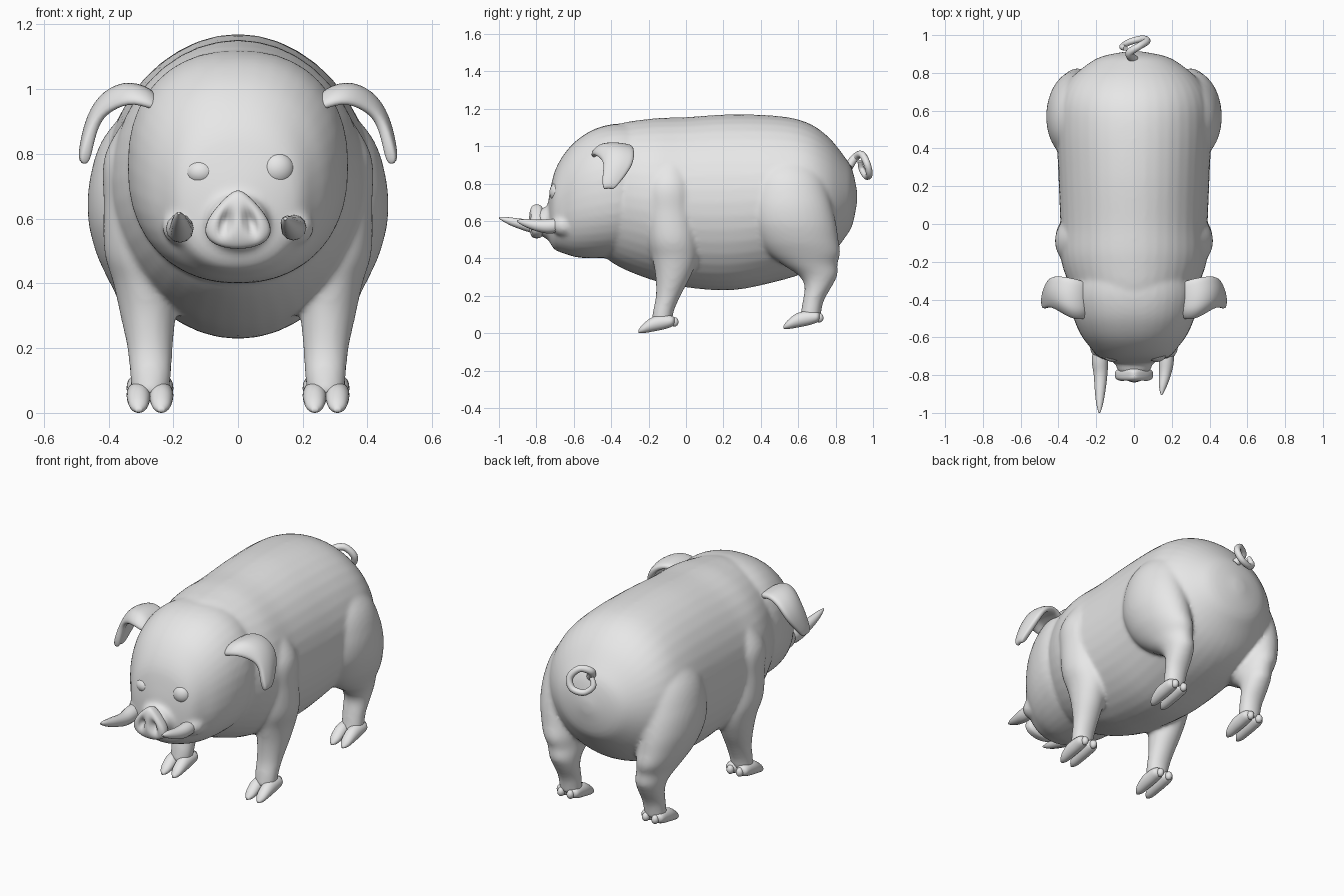
import bpy, bmesh, math
from mathutils import Matrix, Vector

if "Cube" in bpy.data.objects:
    bpy.data.objects.remove(bpy.data.objects["Cube"])

grey = bpy.data.materials.new("plain grey")
grey.use_nodes = True
grey.diffuse_color = (0.8, 0.8, 0.8, 1)
grey.node_tree.nodes["Principled BSDF"].inputs["Base Color"].default_value = (0.8, 0.8, 0.8, 1)


def finish(name, bm):
    """Turn a bmesh into a smooth shaded object."""
    bmesh.ops.recalc_face_normals(bm, faces=bm.faces)
    for f in bm.faces:
        f.smooth = True
    mesh = bpy.data.meshes.new(name)
    bm.to_mesh(mesh)
    bm.free()
    mesh.materials.append(grey)
    ob = bpy.data.objects.new(name, mesh)
    bpy.context.collection.objects.link(ob)
    return ob


def activate(obs):
    bpy.ops.object.select_all(action="DESELECT")
    for ob in obs:
        ob.select_set(True)
    bpy.context.view_layer.objects.active = obs[0]


def bake(ob):
    activate([ob])
    bpy.ops.object.convert(target="MESH")


def spline(keys, steps):
    """Smooth interpolation through the key sections."""
    keys = [Vector(k) for k in keys]
    out = []
    for i in range(len(keys) - 1):
        p0, p1, p2 = keys[max(i - 1, 0)], keys[i], keys[i + 1]
        p3 = keys[min(i + 2, len(keys) - 1)]
        for j in range(steps):
            t = j / steps
            out.append(0.5 * (2 * p1 + (p2 - p0) * t + (2 * p0 - 5 * p1 + 4 * p2 - p3) * t ** 2
                              + (3 * p1 - p0 - 3 * p2 + p3) * t ** 3))
    return out + [keys[-1]]


def loft(name, keys, axis, power=2.0, sides=40, steps=5):
    """Skin sections (position, centre, centre, half size, half size) along y or z."""
    bm = bmesh.new()
    rings = []
    for pos, c1, c2, a, b in spline(keys, steps):
        ring = []
        for k in range(sides):
            ang = math.tau * k / sides
            c, s = math.cos(ang), math.sin(ang)
            u = c1 + a * math.copysign(abs(c) ** (2 / power), c)
            v = c2 + b * math.copysign(abs(s) ** (2 / power), s)
            ring.append(bm.verts.new((u, pos, v) if axis == "y" else (u, v, pos)))
        rings.append(ring)
    for r, q in zip(rings, rings[1:]):
        for k in range(sides):
            n = (k + 1) % sides
            bm.faces.new((r[k], r[n], q[n], q[k]))
    bm.faces.new(rings[0])
    bm.faces.new(rings[-1])
    return finish(name, bm)


def loft_y(name, keys, x=0, **kw):
    """Loft along y from (y, half width, bottom, top)."""
    return loft(name, [(y, x, (lo + hi) / 2, w, (hi - lo) / 2) for y, w, lo, hi in keys], "y", **kw)


def ball(name, centre, size, warp=None):
    bm = bmesh.new()
    bmesh.ops.create_uvsphere(bm, u_segments=40, v_segments=28, radius=1)
    if warp:
        for v in bm.verts:
            v.co = warp(v.co)
    bm.transform(Matrix.Translation(centre) @ Matrix.Diagonal((*size, 1)))
    return finish(name, bm)


def tube(name, points):
    """Tapered tube through (x, y, z, radius)."""
    cu = bpy.data.curves.new(name, "CURVE")
    cu.dimensions = "3D"
    cu.bevel_depth = 1
    cu.bevel_resolution = 4
    cu.use_fill_caps = True
    pts = spline(points, 6)
    sp = cu.splines.new("POLY")
    sp.points.add(len(pts) - 1)
    for p, (x, y, z, r) in zip(sp.points, pts):
        p.co = (x, y, z, 1)
        p.radius = r
    sp.use_smooth = True
    cu.materials.append(grey)
    ob = bpy.data.objects.new(name, cu)
    bpy.context.collection.objects.link(ob)
    bake(ob)
    return ob


# Body, head and muzzle
flesh = [
    loft_y("body", [(-.5, .2, .5, .95), (-.4, .3, .38, 1.1), (-.2, .385, .29, 1.145),
                    (0, .39, .245, 1.155), (.25, .4, .23, 1.17), (.5, .41, .28, 1.16),
                    (.65, .4, .33, 1.125), (.76, .345, .4, 1.05), (.85, .24, .51, .94),
                    (.89, .16, .58, .87), (.915, .03, .7, .76)]),
    loft_y("head", [(-.74, .05, .53, .68), (-.725, .13, .48, .77), (-.7, .19, .445, .87),
                    (-.65, .235, .425, .96), (-.58, .285, .405, 1.035), (-.48, .325, .4, 1.095),
                    (-.36, .34, .41, 1.12), (-.25, .3, .45, 1.1), (-.15, .2, .5, 1)], power=2.25),
    loft_y("muzzle", [(-.79, .08, .53, .66), (-.74, .1, .5, .68), (-.66, .13, .46, .72)]),
]

# Legs as (z, x, y, half width, half depth)
front_leg = [(.95, .27, -.08, .05, .06), (.8, .31, -.09, .1, .12), (.65, .315, -.085, .1, .125),
             (.5, .305, -.072, .108, .13), (.4, .288, -.06, .097, .12), (.3, .278, -.07, .085, .093),
             (.2, .272, -.095, .07, .066), (.12, .27, -.12, .064, .056), (.06, .272, -.13, .058, .055)]
back_leg = [(.98, .22, .55, .08, .1), (.85, .285, .55, .13, .18), (.72, .32, .56, .138, .21),
            (.6, .32, .575, .143, .225), (.5, .31, .6, .13, .215), (.43, .298, .63, .112, .195),
            (.37, .285, .66, .095, .15), (.31, .276, .705, .08, .105), (.25, .272, .707, .072, .073),
            (.17, .27, .68, .065, .056), (.08, .272, .663, .06, .055)]

for side, s in (("left", 1), ("right", -1)):
    for end, keys, foot_y, foot_z in (("front", front_leg, -.12, 0), ("back", back_leg, .655, .022)):
        flesh.append(loft(f"{side}_{end}_leg", [(z, s * x, y, a, b) for z, x, y, a, b in keys], "z"))
        # Cloven hoof with two toes and two dewclaws
        toe = [(-.135, .008, .002, .016), (-.11, .027, 0, .048), (-.06, .036, .008, .085),
               (0, .037, .02, .097), (.045, .033, .035, .092), (.06, .012, .05, .08)]
        for t, d in (("outer", 1), ("inner", -1)):
            loft_y(f"{side}_{end}_{t}_toe", [(foot_y + y, w, foot_z + lo, foot_z + hi)
                                             for y, w, lo, hi in toe],
                   x=s * (.272 + d * .035), sides=20, steps=4)
            ball(f"{side}_{end}_{t}_dewclaw", (s * (.272 + d * .03), foot_y + .058, foot_z + .06),
                 (.02, .022, .025))
    # Cheek bulge around the tusk root
    flesh.append(ball(f"{side}_cheek", (s * .165, -.65, .575), (.07, .07, .06)))

# Blend the flesh into one skin
activate(flesh)
bpy.ops.object.join()
body = bpy.context.view_layer.objects.active
remesh = body.modifiers.new("blend", "REMESH")
remesh.mode = "VOXEL"
remesh.voxel_size = .012
remesh.use_smooth_shade = True
smooth = body.modifiers.new("soften", "SMOOTH")
smooth.factor = .5
smooth.iterations = 8
bake(body)


# Nose pad, narrow at the top, with two slanted nostrils
def nose_shape(p):
    x = p.x * (.92 - .45 * p.z)
    y = math.copysign(abs(p.y) ** .6, p.y)
    if p.y < 0:
        across = (abs(x) - .36 + .22 * p.z) / .16
        y += .9 * math.exp(-across ** 2 - ((p.z + .1) / .38) ** 2)
    return Vector((x, y, p.z))


ball("nose", (0, -.798, .597), (.1, .042, .09), nose_shape)

# Eyes
ball("left_eye", (.12, -.68, .753), (.055, .05, .055))
ball("right_eye", (-.115, -.68, .742), (.051, .05, .043))

# Tusks, the right one longer
tube("right_tusk", [(-.175, -.64, .585, .035), (-.18, -.72, .57, .043), (-.177, -.8, .567, .036),
                    (-.18, -.9, .588, .026), (-.182, -.96, .605, .016), (-.183, -1, .617, .004)])
tube("left_tusk", [(.175, -.64, .585, .03), (.172, -.72, .572, .039), (.165, -.79, .575, .032),
                   (.152, -.86, .59, .02), (.146, -.903, .6, .005)])

# Curled tail
tube("tail", [(0, .87, .89, .024), (-.025, .905, .94, .021), (.025, .94, .955, .019),
              (.068, .968, .905, .019), (.045, .98, .85, .018), (-.02, .965, .838, .017),
              (-.062, .94, .875, .016), (-.045, .93, .92, .013)])

# Drooping ears: rows from base to tip as (x, z, front y, back y)
ear_rows = [(.24, .96, -.5, -.31), (.32, 1, -.51, -.285), (.395, .97, -.455, -.275),
            (.44, .9, -.435, -.28), (.462, .82, -.45, -.34), (.475, .765, -.44, -.39)]
for side, s in (("left", 1), ("right", -1)):
    bm = bmesh.new()
    grid = []
    for x, z, front, back in ear_rows:
        row = []
        for i in range(6):
            t = i / 5
            lift = .022 * math.sin(math.pi * t) * min(1, (back - front) / .15)
            curl = .035 if i == 0 and z > .9 else 0
            row.append(bm.verts.new((s * (x + lift * .6), front + (back - front) * t,
                                     z + lift * .7 - curl)))
        grid.append(row)
    for r, q in zip(grid, grid[1:]):
        for i in range(5):
            bm.faces.new((r[i], r[i + 1], q[i + 1], q[i]))
    ear = finish(f"{side}_ear", bm)
    thick = ear.modifiers.new("thickness", "SOLIDIFY")
    thick.thickness = .036
    thick.offset = 0
    ear.modifiers.new("round", "SUBSURF").levels = 2
    bake(ear)
